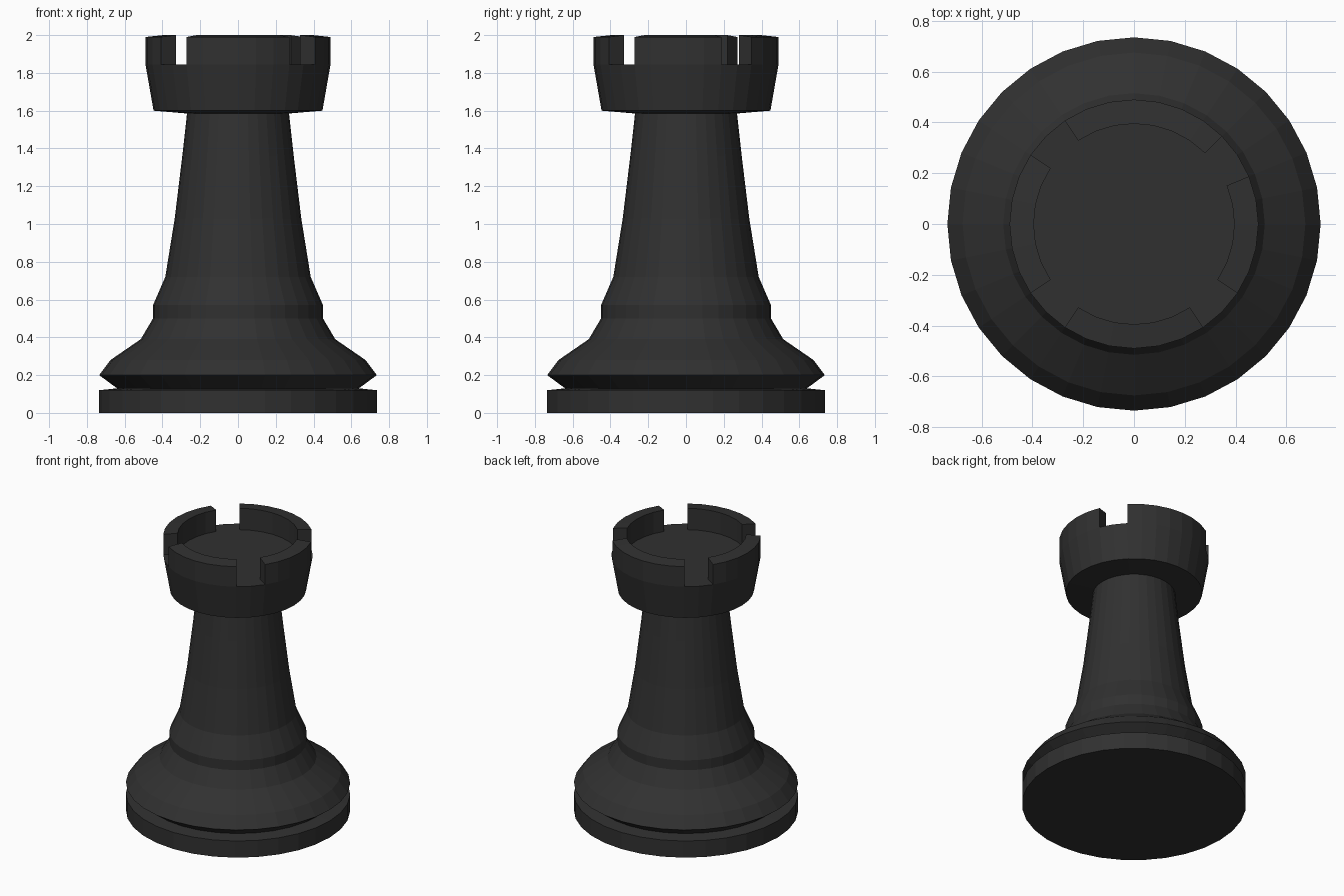
import bpy, bmesh
from math import cos, sin, tau

if "Cube" in bpy.data.objects:
    bpy.data.objects.remove(bpy.data.objects["Cube"])

SEGMENTS = 32
FLOOR_Z, WALL_OUT, WALL_IN = 1.845, 0.49, 0.395

# Turned profile from the bottom rim up to the battlement floor (radius, height)
profile = [
    (0.735, 0.0), (0.735, 0.12), (0.64, 0.13),                # base disc
    (0.735, 0.2), (0.675, 0.28), (0.515, 0.39),               # flared foot
    (0.45, 0.5), (0.45, 0.57), (0.385, 0.72),                 # collar
    (0.335, 1.03), (0.295, 1.36), (0.27, 1.585),              # stem
    (0.447, 1.6), (WALL_OUT, FLOOR_Z), (WALL_IN, FLOOR_Z),    # head
]

bm = bmesh.new()
rings = [[bm.verts.new((r * cos(tau * i / SEGMENTS), r * sin(tau * i / SEGMENTS), z))
          for i in range(SEGMENTS)] for r, z in profile]
bands = []
for low, high in zip(rings, rings[1:]):
    bands.append([bm.faces.new((low[i], low[(i + 1) % SEGMENTS],
                                high[(i + 1) % SEGMENTS], high[i]))
                  for i in range(SEGMENTS)])
bm.faces.new(rings[0][::-1])   # underside
bm.faces.new(rings[-1])        # battlement floor

# Battlement wall: raise the rim everywhere except four two-segment notches
notches = {start + k for start in (2, 11, 19, 27) for k in (0, 1)}
wall = [f for i, f in enumerate(bands[-1]) if i not in notches]
raised = bmesh.ops.extrude_face_region(bm, geom=wall)["geom"]
for v in raised:
    if isinstance(v, bmesh.types.BMVert):
        v.co.z = 1.99 if v.co.xy.length > (WALL_OUT + WALL_IN) / 2 else 2.0
bmesh.ops.recalc_face_normals(bm, faces=bm.faces[:])

mesh = bpy.data.meshes.new("rook_tower")
bm.to_mesh(mesh)
bm.free()
rook = bpy.data.objects.new("rook_tower", mesh)
bpy.context.collection.objects.link(rook)

# Dark finish
dark = bpy.data.materials.new("dark_finish")
dark.diffuse_color = (0.03, 0.03, 0.03, 1)
dark.use_nodes = True
dark.node_tree.nodes["Principled BSDF"].inputs["Base Color"].default_value = dark.diffuse_color
mesh.materials.append(dark)
